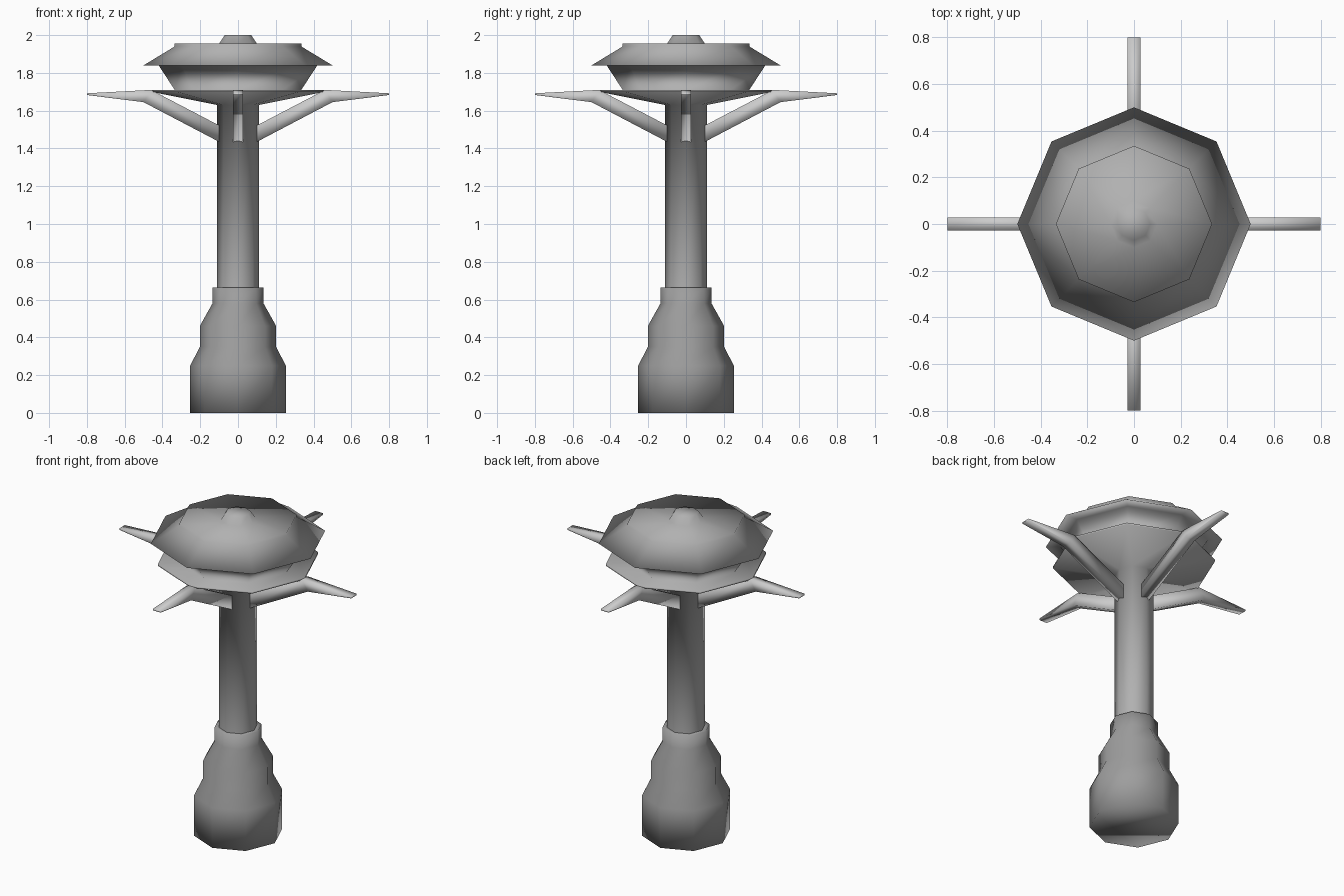
import bpy, bmesh
from math import cos, sin, pi

if "Cube" in bpy.data.objects:
    bpy.data.objects.remove(bpy.data.objects["Cube"])


def grey(name, value):
    mat = bpy.data.materials.new(name)
    mat.diffuse_color = (value, value, value, 1)
    mat.use_nodes = True
    mat.node_tree.nodes["Principled BSDF"].inputs["Base Color"].default_value = mat.diffuse_color
    return mat


def finish(name, bm, mat=None):
    bmesh.ops.recalc_face_normals(bm, faces=bm.faces[:])
    for f in bm.faces:
        f.smooth = True
    mesh = bpy.data.meshes.new(name)
    bm.to_mesh(mesh)
    bm.free()
    if mat:
        mesh.materials.append(mat)
    ob = bpy.data.objects.new(name, mesh)
    bpy.context.collection.objects.link(ob)
    return ob


def lathe(name, profile, mat, cap_bottom=True, cap_top=True, sides=8):
    """Turn (radius, height) points round z."""
    bm = bmesh.new()
    rings = [[bm.verts.new((r * cos(2 * pi * i / sides), r * sin(2 * pi * i / sides), z))
              for i in range(sides)] for r, z in profile]
    for a, b in zip(rings, rings[1:]):
        for i in range(sides):
            j = (i + 1) % sides
            bm.faces.new((a[i], a[j], b[j], b[i]))
    if cap_bottom:
        bm.faces.new(rings[0][::-1])
    if cap_top:
        bm.faces.new(rings[-1])
    return finish(name, bm, mat)


def arm(name, profile, half_width, turn):
    """Extrude a side profile across its width, then turn it round z."""
    bm = bmesh.new()
    c, s = cos(turn), sin(turn)
    sides = [[bm.verts.new((x * c - y * s, x * s + y * c, z)) for x, z in profile]
             for y in (-half_width, half_width)]
    for i in range(len(profile)):
        j = (i + 1) % len(profile)
        bm.faces.new((sides[0][i], sides[0][j], sides[1][j], sides[1][i]))
    # each flank is split into quads between lower and upper edges
    for v in sides:
        for i in range(len(profile) // 2 - 1):
            bm.faces.new((v[i], v[i + 1], v[-2 - i], v[-1 - i]))
    return finish(name, bm)


dark = grey("dark_grey", 0.34)
mid = grey("mid_grey", 0.44)

# Stepped foot and collar
lathe("stepped_base", [(0.253, 0), (0.253, 0.25), (0.202, 0.35), (0.202, 0.46),
                       (0.135, 0.58), (0.135, 0.665), (0.11, 0.665)], dark, cap_top=False)

# Column flowing into the dish, cup, flared brim, lid and knob
lathe("column_and_head", [(0.11, 0.665), (0.11, 1.63), (0.46, 1.7), (0.46, 1.71),
                          (0.335, 1.71), (0.42, 1.84), (0.5, 1.84), (0.335, 1.94),
                          (0.335, 1.955), (0.1, 1.955), (0.07, 2.0)], mid, cap_bottom=False)

# Four bent arms tapering to their tips
arm_profile = [(0.1, 1.435), (0.5, 1.645), (0.8, 1.683),
               (0.8, 1.692), (0.46, 1.71), (0.1, 1.522)]
for k, side in enumerate(("right", "back", "left", "front")):
    arm(side + "_arm", arm_profile, 0.027, k * pi / 2)
